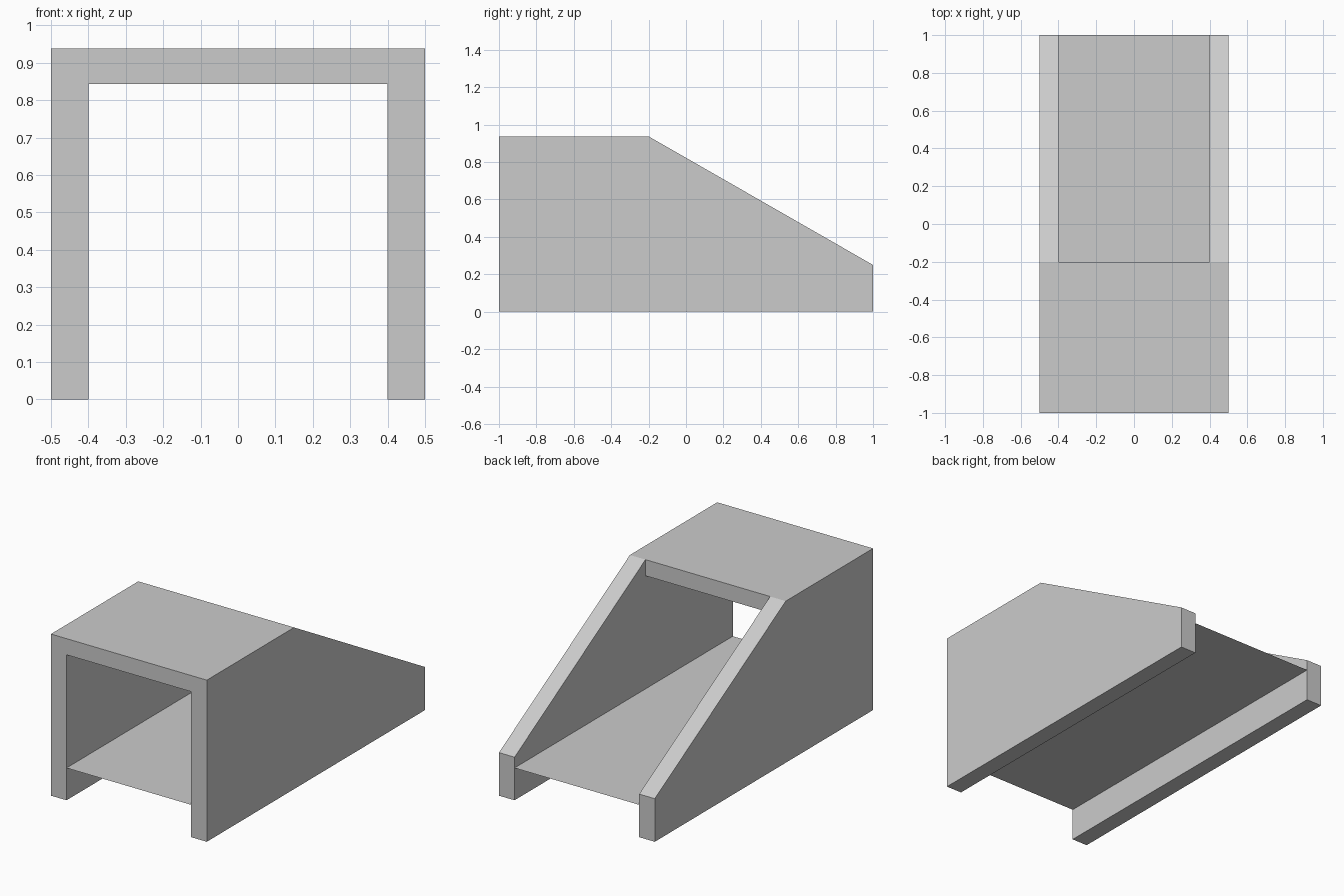
import bpy, bmesh

if "Cube" in bpy.data.objects:
    bpy.data.objects.remove(bpy.data.objects["Cube"])

HEIGHT, ROOF_UNDER, END_HEIGHT, FLOOR_Z = 0.9375, 0.8438, 0.25, 0.1875
HALF_W, INNER_W, ROOF_END = 0.5, 0.4, -0.2


def finish(name, bm):
    mesh = bpy.data.meshes.new(name)
    bm.to_mesh(mesh)
    bm.free()
    obj = bpy.data.objects.new(name, mesh)
    bpy.context.collection.objects.link(obj)
    return obj


def side_prism(name, profile, half_width):
    """Extrude a (y, z) side profile across x."""
    bm = bmesh.new()
    face = bm.faces.new([bm.verts.new((-half_width, y, z)) for y, z in profile])
    ext = bmesh.ops.extrude_face_region(bm, geom=[face])
    verts = [v for v in ext["geom"] if isinstance(v, bmesh.types.BMVert)]
    bmesh.ops.translate(bm, verts=verts, vec=(2 * half_width, 0, 0))
    bmesh.ops.recalc_face_normals(bm, faces=bm.faces)
    return finish(name, bm)


# Outer block: flat top, then a slope down to the back
shell = side_prism("walls_and_roof", [
    (-1, 0), (1, 0), (1, END_HEIGHT), (ROOF_END, HEIGHT), (-1, HEIGHT)], HALF_W)

# Channel: runs under the roof and is open to the sky behind it
cutter = side_prism("channel_cutter", [
    (-1.2, -0.2), (1.2, -0.2), (1.2, 1.2), (ROOF_END, 1.2),
    (ROOF_END, ROOF_UNDER), (-1.2, ROOF_UNDER)], INNER_W)
cutter.hide_render = True
cutter.hide_set(True)

cut = shell.modifiers.new("channel", "BOOLEAN")
cut.operation = "DIFFERENCE"
cut.solver = "EXACT"
cut.object = cutter

# Floor: a thin sheet between the walls
bm = bmesh.new()
bm.faces.new([bm.verts.new((x, y, FLOOR_Z)) for x, y in (
    (-INNER_W, -1), (INNER_W, -1), (INNER_W, 1), (-INNER_W, 1))])
finish("floor", bm)
